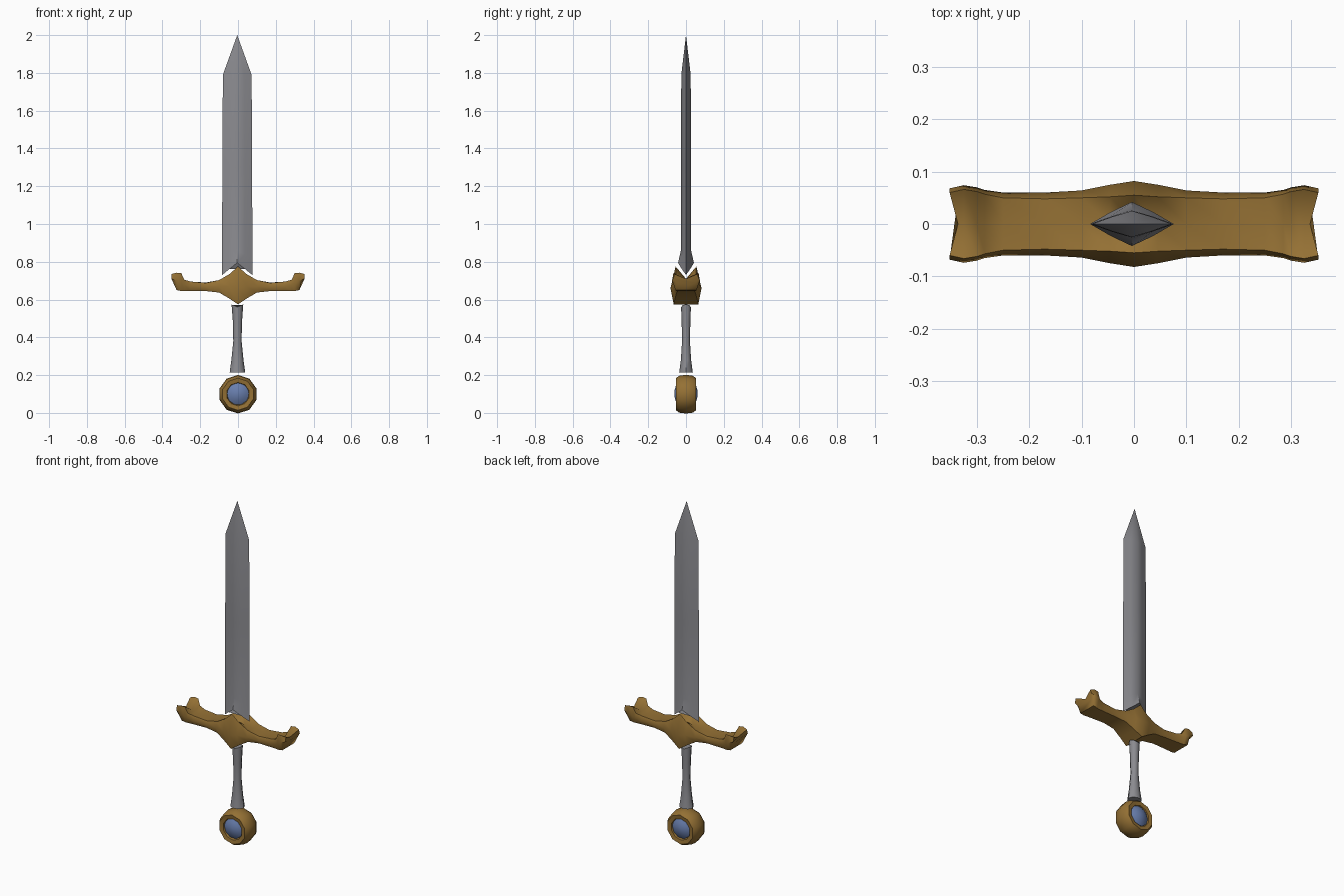
import bpy, bmesh, math

if "Cube" in bpy.data.objects:
    bpy.data.objects.remove(bpy.data.objects["Cube"], do_unlink=True)


def material(name, rgb):
    m = bpy.data.materials.new(name)
    m.use_nodes = True
    m.diffuse_color = (*rgb, 1)
    m.node_tree.nodes["Principled BSDF"].inputs["Base Color"].default_value = (*rgb, 1)
    return m


steel = material("steel", (0.26, 0.26, 0.28))
bronze = material("bronze", (0.30, 0.165, 0.035))
blue = material("blue gem", (0.14, 0.21, 0.42))


def loft(name, rings, mat, angle, closed=False):
    """Skin equal-length rings of points, capping the ends unless closed."""
    bm = bmesh.new()
    loops = [[bm.verts.new(p) for p in ring] for ring in rings]
    n = len(loops[0])
    pairs = list(zip(loops, loops[1:]))
    if closed:
        pairs.append((loops[-1], loops[0]))
    for a, b in pairs:
        for i in range(n):
            j = (i + 1) % n
            bm.faces.new((a[i], a[j], b[j], b[i]))
    if not closed:
        bm.faces.new(loops[0])
        bm.faces.new(loops[-1])
    bmesh.ops.remove_doubles(bm, verts=bm.verts, dist=0.0005)
    bmesh.ops.recalc_face_normals(bm, faces=bm.faces)
    me = bpy.data.meshes.new(name)
    bm.to_mesh(me)
    bm.free()
    me.materials.append(mat)
    ob = bpy.data.objects.new(name, me)
    bpy.context.collection.objects.link(ob)
    bpy.ops.object.select_all(action="DESELECT")
    ob.select_set(True)
    bpy.context.view_layer.objects.active = ob
    bpy.ops.object.shade_smooth_by_angle(angle=math.radians(angle))
    return ob


# Blade: diamond section, notched and flared at the base
def blade_ring(z, w, t, notch=0):
    unit = [(1, 0), (.5, .55), (0, 1), (-.5, .55),
            (-1, 0), (-.5, -.55), (0, -1), (.5, -.55)]
    return [(w * x - .004, t * y, z - notch * abs(x)) for x, y in unit]


loft("blade", [blade_ring(.795, .08, .042, .065), blade_ring(.86, .08, .027, .04),
               blade_ring(1.3, .079, .026), blade_ring(1.79, .076, .025),
               blade_ring(2.0, .0001, .0001)], steel, 50)


# Crossguard: half profile mirrored along x
# x, bottom z, middle z, top rim z, top valley z, side y, rim y, bottom y
half = [(0, .575, .66, .775, .71, .082, .055, .065),
        (.045, .605, .67, .735, .705, .075, .052, .058),
        (.10, .637, .67, .703, .70, .064, .05, .05),
        (.17, .645, .667, .688, .69, .06, .048, .045),
        (.25, .645, .67, .695, .69, .06, .05, .048),
        (.285, .645, .68, .705, .695, .065, .057, .05),
        (.30, .645, .69, .74, .70, .07, .062, .052),
        (.325, .65, .70, .742, .705, .074, .066, .055),
        (.352, .688, .71, .735, .71, .068, .06, .05)]


def guard_ring(x, zb, zm, zt, zc, ys, yt, yb):
    dip = .016 if abs(x) > .34 else 0
    inner = x - math.copysign(dip, x)
    return [(inner, -yb, zb), (inner, yb, zb), (x, ys, zm), (x, yt, zt),
            (inner, 0, zc), (x, -yt, zt), (x, -ys, zm)]


sections = [(-s[0], *s[1:]) for s in reversed(half[1:])] + half
loft("crossguard", [guard_ring(*s) for s in sections], bronze, 55)


# Grip: waisted eight-sided column with a notched top
def grip_ring(z, rx, ry, notch=0):
    angles = [math.tau * i / 8 for i in range(8)]
    return [(rx * math.cos(a) - .003, ry * math.sin(a), z + notch * abs(math.cos(a)))
            for a in angles]


loft("grip", [grip_ring(.215, .041, .036), grip_ring(.28, .032, .027),
              grip_ring(.38, .022, .021), grip_ring(.48, .024, .023),
              grip_ring(.56, .031, .026, .014)], steel, 50)

# Pommel: faceted ring around a gem
CENTRE = .099
profile = [(.098, -.035), (.102, 0), (.098, .035), (.085, .054),
           (.062, .05), (.052, .02), (.052, -.02), (.062, -.05), (.085, -.054)]
rings = []
for i in range(10):
    a = math.tau * (i + .5) / 10
    rings.append([(r * math.cos(a), y, CENTRE + r * math.sin(a)) for r, y in profile])
loft("pommel_ring", rings, bronze, 60, closed=True)

# Gem: shallow dome on both faces
gem = []
for r, y in [(.012, -.062), (.04, -.055), (.06, -.042),
             (.06, .042), (.04, .055), (.012, .062)]:
    gem.append([(r * math.cos(math.tau * i / 10), y,
                 CENTRE + .003 + r * math.sin(math.tau * i / 10)) for i in range(10)])
loft("pommel_gem", gem, blue, 50)
